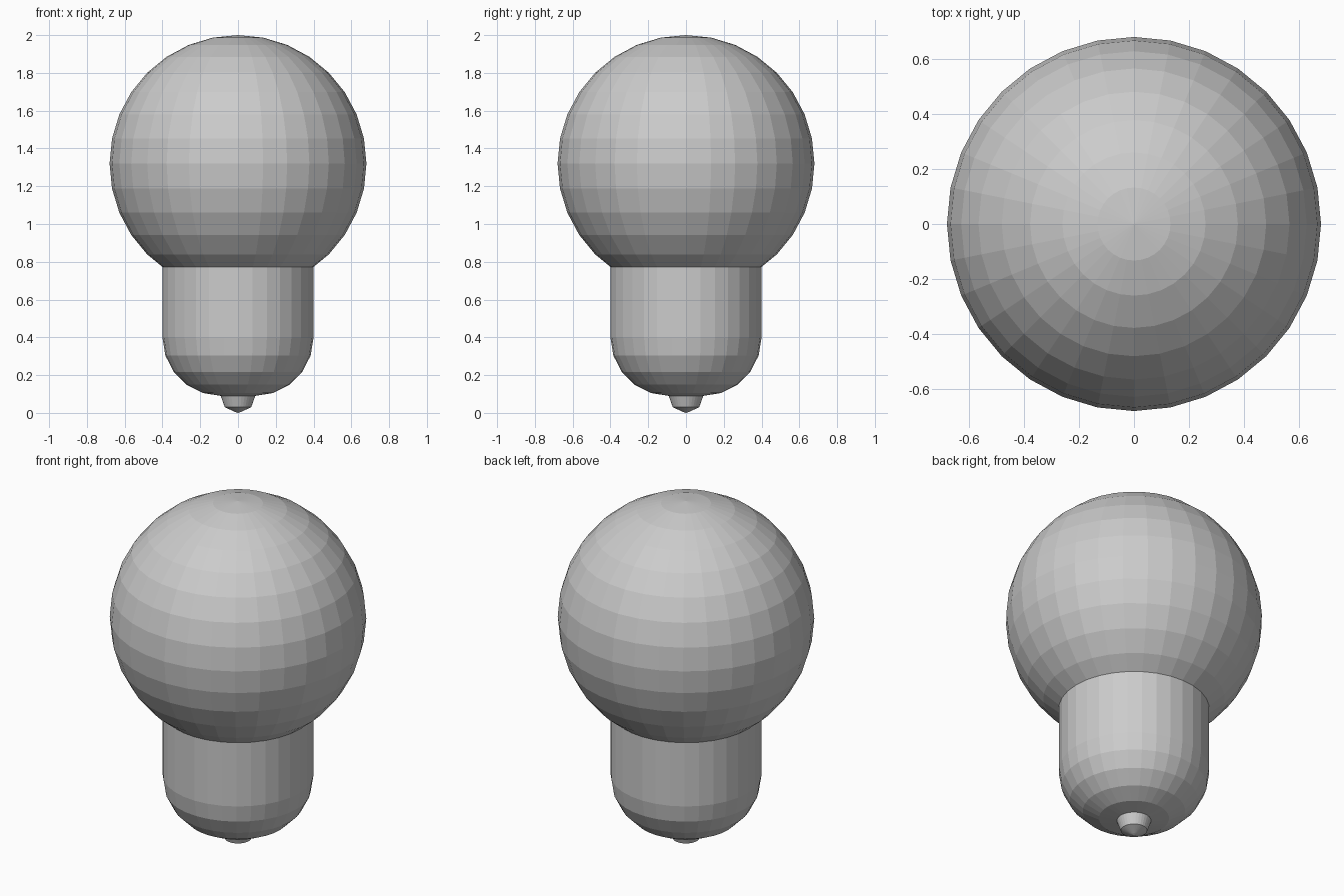
import bpy, bmesh
from math import sin, cos, pi, radians

if "Cube" in bpy.data.objects:
    bpy.data.objects.remove(bpy.data.objects["Cube"])

SIDES = 32


def lathe(name, profile):
    """Revolve (radius, z) points, listed bottom to top, into a flat-shaded solid."""
    bm = bmesh.new()
    verts = [bm.verts.new((r, 0, z)) for r, z in profile]
    edges = [bm.edges.new(pair) for pair in zip(verts, verts[1:])]
    bmesh.ops.spin(bm, geom=verts + edges, cent=(0, 0, 0), axis=(0, 0, 1),
                   angle=2 * pi, steps=SIDES, use_duplicate=False)
    bmesh.ops.remove_doubles(bm, verts=bm.verts, dist=0.0001)
    bmesh.ops.recalc_face_normals(bm, faces=bm.faces)
    mesh = bpy.data.meshes.new(name)
    bm.to_mesh(mesh)
    bm.free()
    obj = bpy.data.objects.new(name, mesh)
    bpy.context.collection.objects.link(obj)
    return obj


# Round globe
bpy.ops.mesh.primitive_uv_sphere_add(segments=SIDES, ring_count=16, radius=0.68,
                                     location=(0, 0, 1.32))
bpy.context.object.name = "globe"

# Straight socket with a rounded lower edge
fillet = [(0.09 + 0.31 * sin(radians(18 * i)), 0.40 - 0.31 * cos(radians(18 * i)))
          for i in range(6)]
lathe("socket", [(0, 0.09)] + fillet + [(0.40, 0.78), (0, 0.78)])

# Small tapered contact at the bottom
lathe("contact_tip", [(0, 0), (0.015, 0.005), (0.07, 0.03), (0.093, 0.095), (0, 0.095)])
